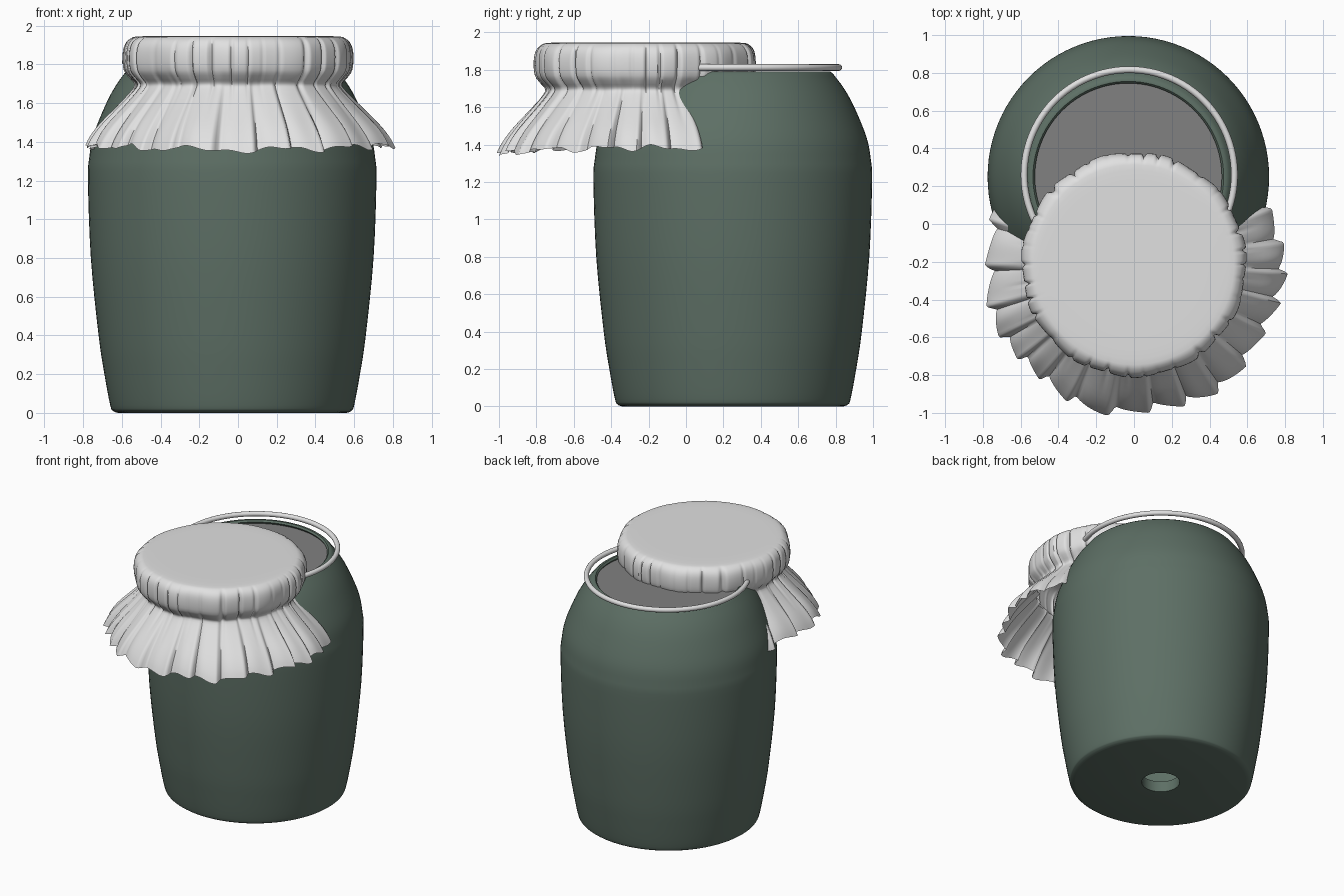
import bpy, bmesh, math
from mathutils import Vector

if "Cube" in bpy.data.objects:
    bpy.data.objects.remove(bpy.data.objects["Cube"])


def material(name, rgb):
    m = bpy.data.materials.new(name)
    m.use_nodes = True
    m.diffuse_color = (*rgb, 1)
    shader = m.node_tree.nodes["Principled BSDF"]
    shader.inputs["Base Color"].default_value = (*rgb, 1)
    shader.inputs["Roughness"].default_value = 0.7
    return m


green = material("dark green glaze", (0.11, 0.16, 0.13))
white = material("pale cloth", (0.75, 0.75, 0.75))
gray = material("gray filling", (0.22, 0.22, 0.22))


def smooth_path(points, steps):
    """Run a soft curve through points of any dimension."""
    pts = [Vector(p) for p in points]
    pts = [pts[0]] + pts + [pts[-1]]
    out = []
    for a, b, c, d in zip(pts, pts[1:], pts[2:], pts[3:]):
        for i in range(steps):
            t = i / steps
            out.append(0.5 * (2 * b + (c - a) * t + (2 * a - 5 * b + 4 * c - d) * t ** 2
                              + (3 * b - a - 3 * c + d) * t ** 3))
    return out + [pts[-1]]


def lathe(name, path, segments, mat, center, closed=False, shape=None, angle=40):
    """Spin a profile about z; shape(point, angle) may change radius and height."""
    bm = bmesh.new()
    rows = []
    for p in path:
        row = []
        for s in range(segments):
            a = math.tau * s / segments
            r, z = shape(p, a) if shape else (p[0], p[1])
            row.append(bm.verts.new((r * math.cos(a), r * math.sin(a), z)))
        rows.append(row)
    pairs = list(zip(rows, rows[1:]))
    if closed:
        pairs.append((rows[-1], rows[0]))
    for low, high in pairs:
        for s in range(segments):
            n = (s + 1) % segments
            bm.faces.new((low[s], low[n], high[n], high[s]))
    bmesh.ops.remove_doubles(bm, verts=bm.verts, dist=1e-5)
    bmesh.ops.recalc_face_normals(bm, faces=bm.faces)
    mesh = bpy.data.meshes.new(name)
    bm.to_mesh(mesh)
    bm.free()
    mesh.materials.append(mat)
    mesh.shade_smooth()
    mesh.set_sharp_from_angle(angle=math.radians(angle))
    obj = bpy.data.objects.new(name, mesh)
    obj.location = center
    bpy.context.collection.objects.link(obj)
    return obj


jar_center = (-0.03, 0.25, 0)

# Hollow jar with a drain hole in its floor
outside = smooth_path([(0.59, 0), (0.615, 0.01), (0.63, 0.04), (0.66, 0.2), (0.69, 0.4),
                       (0.73, 0.8), (0.745, 1.2), (0.738, 1.32), (0.715, 1.44),
                       (0.65, 1.6), (0.595, 1.7), (0.535, 1.78)], 4)
lip = [(0.52, 1.792), (0.505, 1.792), (0.495, 1.78)]
inside = smooth_path([(0.52, 1.74), (0.6, 1.6), (0.68, 1.4), (0.695, 1.2),
                      (0.64, 0.4), (0.6, 0.13), (0.56, 0.08)], 3)
lathe("jar", [(0.13, 0)] + outside + lip + inside + [(0.13, 0.08)], 96, green,
      jar_center, closed=True)

# Flat filling just below the rim
lathe("filling", [(0, 1.765), (0.51, 1.765)], 64, gray, jar_center)

# Wire ring hovering round the rim
tube = [(0.557 + 0.018 * math.cos(math.tau * i / 12), 1.812 + 0.018 * math.sin(math.tau * i / 12))
        for i in range(12)]
lathe("rim_ring", tube, 96, white, (-0.025, 0.26, 0), closed=True)


# Cloth cover: gathered puff on top, pleated skirt below
def cloth_shape(point, a):
    r, z, gather, flare = point
    phase = 26 * a + 1.1 * math.sin(3 * a + 1) + 0.8 * math.sin(5 * a)
    turn = (phase / math.tau) % 1
    # each pleat swells slowly and tucks back under the next one
    saw = turn / 0.86 if turn < 0.86 else (1 - turn) / 0.14
    pleat = (saw ** 0.7 - 0.6) * 0.055 + 0.014 * math.sin(7 * a + 2)
    wave = 34 * a + 2 * math.sin(4 * a) + math.sin(9 * a)
    crease = max(0, math.cos(wave)) ** 6 * (0.7 + 0.5 * math.sin(6 * a))
    hem = 0.012 * math.sin(phase * 0.5 + math.sin(2 * a)) + 0.012 * math.cos(2 * a)
    hem += 0.008 * math.sin(phase)
    r += gather * (0.006 * math.sin(11 * a) - 0.022 * crease) + flare * pleat
    return r, z + flare ** 2 * hem


cover = smooth_path([(0, 1.946, 0, 0), (0.3, 1.946, 0, 0), (0.5, 1.945, 0, 0),
                     (0.553, 1.935, 0.3, 0), (0.584, 1.9, 0.7, 0), (0.594, 1.84, 1, 0),
                     (0.587, 1.77, 1, 0), (0.56, 1.73, 1, 0.1), (0.535, 1.7, 0.8, 0.15),
                     (0.545, 1.67, 0.5, 0.25), (0.615, 1.59, 0.2, 0.5),
                     (0.705, 1.49, 0, 0.8), (0.755, 1.42, 0, 0.95),
                     (0.78, 1.37, 0, 1)], 3)
lathe("cloth_cover", cover, 416, white, (0, -0.215, 0), shape=cloth_shape, angle=60)
